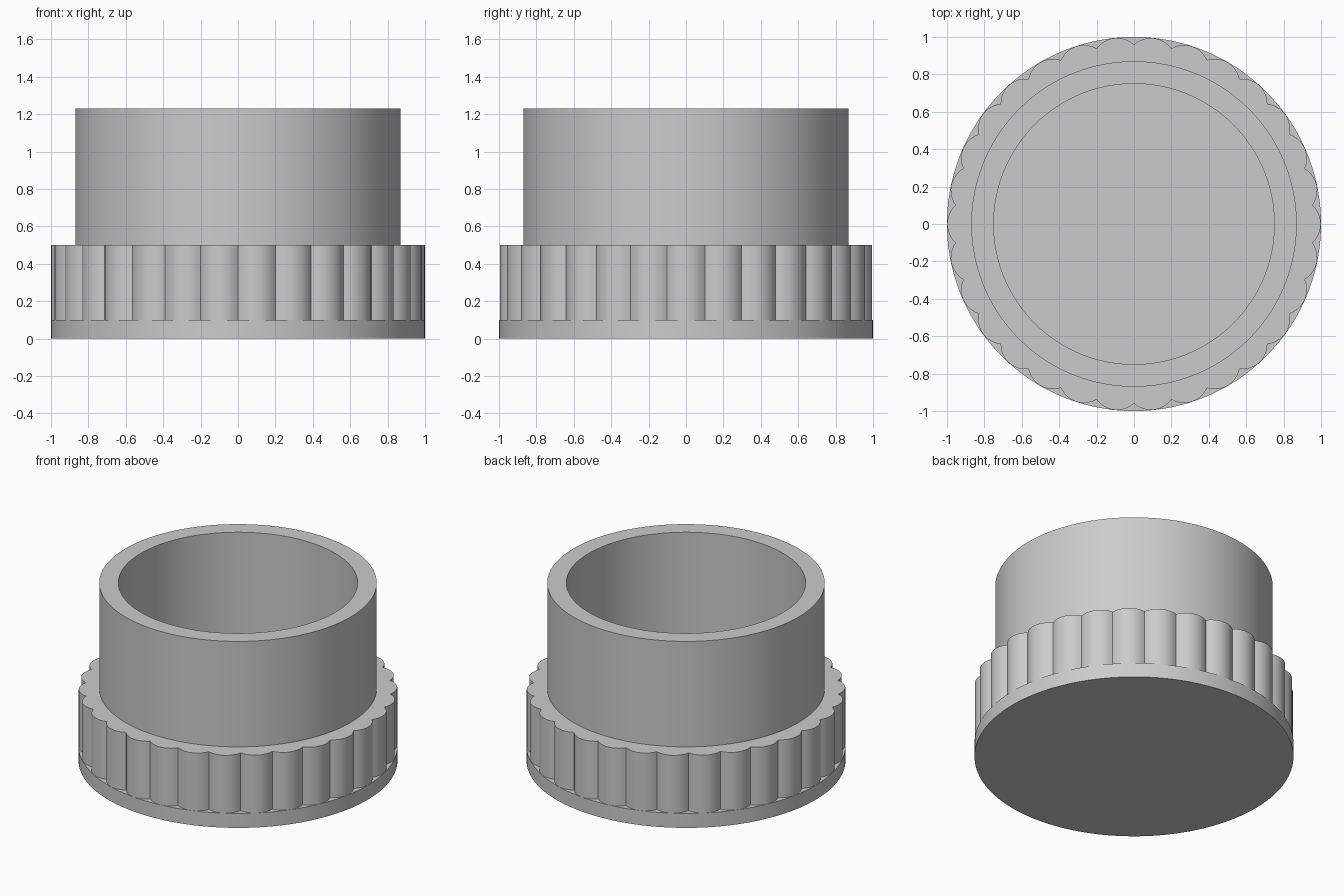
import bpy, bmesh
from math import sin, cos, pi, sqrt, radians

if "Cube" in bpy.data.objects:
    bpy.data.objects.remove(bpy.data.objects["Cube"], do_unlink=True)

LOBES, STEPS = 30, 10
COUNT = LOBES * STEPS
BASE_R, TUBE_R, BORE_R = 1.0, 0.87, 0.75
BASE_Z, GRIP_Z, TOP_Z = 0.10, 0.50, 1.23
LOBE_R, LOBE_TIP = 0.135, 0.999

grey = bpy.data.materials.new("plain grey")
grey.use_nodes = True
colour = (0.6, 0.6, 0.6, 1)
grey.diffuse_color = colour
grey.node_tree.nodes["Principled BSDF"].inputs["Base Color"].default_value = colour


def circle(r):
    return lambda a: r


def scallop(a):
    """Radius of the grip outline: a ring of overlapping round lobes."""
    pitch = 2 * pi / LOBES
    off = a - round(a / pitch) * pitch
    c = LOBE_TIP - LOBE_R
    return c * cos(off) + sqrt(LOBE_R ** 2 - (c * sin(off)) ** 2)


def shell(name, loops, cap_first=False, cap_last=False):
    """Join a sequence of (outline, height) loops into one surface."""
    bm = bmesh.new()
    rings = []
    for outline, z in loops:
        ring = []
        for i in range(COUNT):
            a = 2 * pi * i / COUNT
            r = outline(a)
            ring.append(bm.verts.new((r * cos(a), r * sin(a), z)))
        rings.append(ring)
    for low, high in zip(rings, rings[1:]):
        for i in range(COUNT):
            j = (i + 1) % COUNT
            bm.faces.new((low[i], low[j], high[j], high[i]))
    if cap_first:
        bm.faces.new(rings[0][::-1])
    if cap_last:
        bm.faces.new(rings[-1])
    mesh = bpy.data.meshes.new(name)
    bm.to_mesh(mesh)
    bm.free()
    mesh.materials.append(grey)
    obj = bpy.data.objects.new(name, mesh)
    bpy.context.collection.objects.link(obj)
    bpy.ops.object.select_all(action='DESELECT')
    obj.select_set(True)
    bpy.context.view_layer.objects.active = obj
    bpy.ops.object.shade_smooth_by_angle(angle=radians(30))


# Flat base disc with a thin ledge under the grip
shell("base_disc", [(circle(BASE_R), 0), (circle(BASE_R), BASE_Z),
                    (scallop, BASE_Z)], cap_first=True)

# Scalloped grip and its flat shoulder
shell("scalloped_grip", [(scallop, BASE_Z), (scallop, GRIP_Z),
                         (circle(TUBE_R), GRIP_Z)])

# Hollow tube: outer wall, rim, bore and floor
shell("hollow_tube", [(circle(TUBE_R), GRIP_Z), (circle(TUBE_R), TOP_Z),
                      (circle(BORE_R), TOP_Z), (circle(BORE_R), BASE_Z)],
      cap_last=True)
